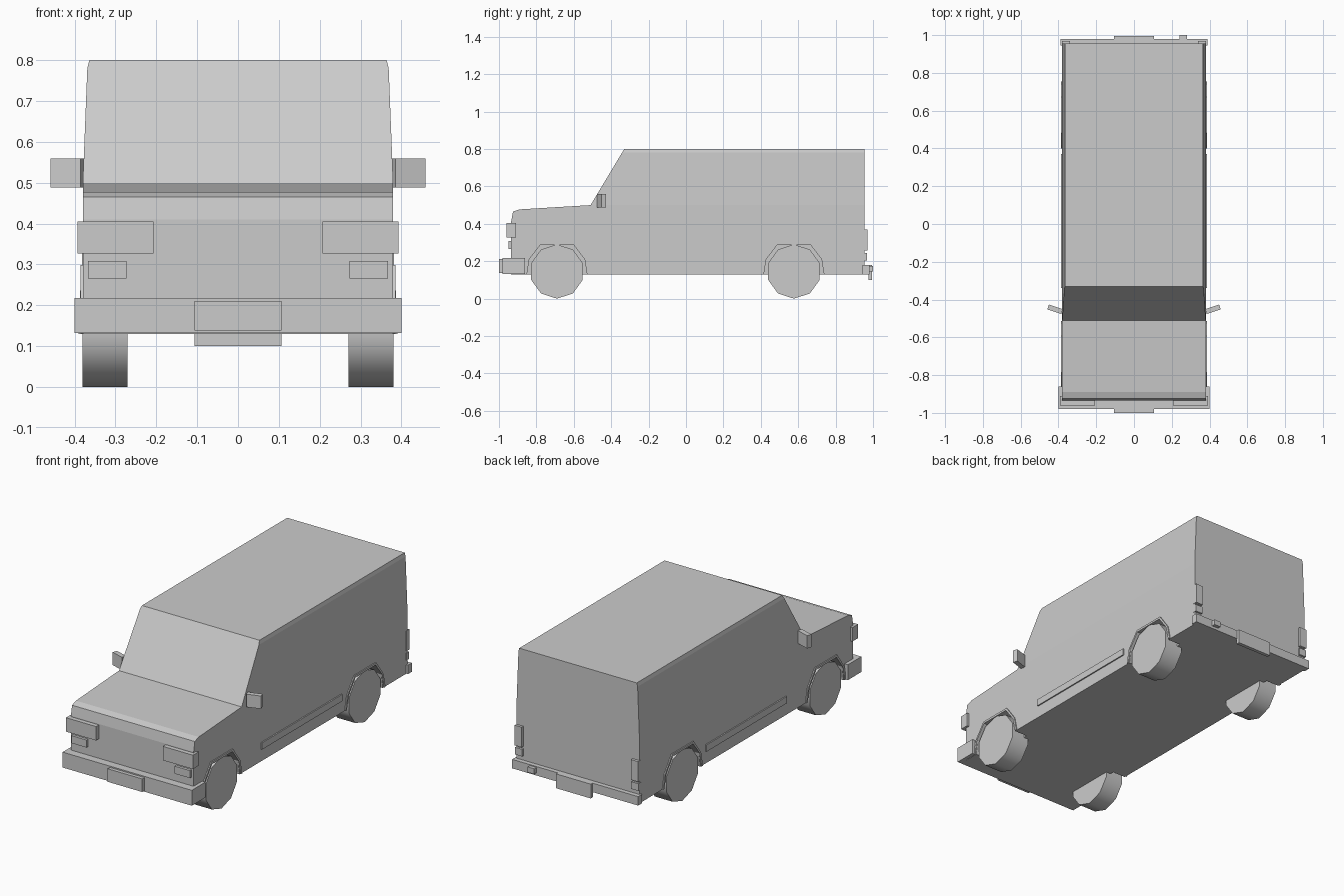
import bpy
import bmesh
import math
from mathutils import Matrix

cube = bpy.data.objects.get("Cube")
if cube:
    bpy.data.objects.remove(cube, do_unlink=True)

# One plain grey for the whole van
grey = bpy.data.materials.new("plain_grey")
grey.use_nodes = True
GREY = (0.6, 0.6, 0.6, 1)
grey.diffuse_color = GREY
grey.node_tree.nodes["Principled BSDF"].inputs["Base Color"].default_value = GREY


def finish(name, bm):
    bmesh.ops.recalc_face_normals(bm, faces=bm.faces)
    mesh = bpy.data.meshes.new(name)
    bm.to_mesh(mesh)
    bm.free()
    mesh.materials.append(grey)
    obj = bpy.data.objects.new(name, mesh)
    bpy.context.collection.objects.link(obj)
    return obj


def box(name, x, y, z, turn=0):
    """Box from (min, max) ranges, optionally turned about its upright axis."""
    bm = bmesh.new()
    bmesh.ops.create_cube(bm, size=1)
    size = [r[1] - r[0] for r in (x, y, z)]
    mid = [(r[0] + r[1]) / 2 for r in (x, y, z)]
    bm.transform(Matrix.Translation(mid) @ Matrix.Rotation(turn, 4, "Z")
                 @ Matrix.Diagonal((*size, 1)))
    return finish(name, bm)


def profile_mesh(points, x0, x1):
    """Extrude a (y, z) outline along x."""
    bm = bmesh.new()
    face = bm.faces.new([bm.verts.new((x0, y, z)) for y, z in points])
    ext = bmesh.ops.extrude_face_region(bm, geom=[face])
    verts = [g for g in ext["geom"] if isinstance(g, bmesh.types.BMVert)]
    bmesh.ops.translate(bm, verts=verts, vec=(x1 - x0, 0, 0))
    return bm


def pair(name, x, y, z, turn=0):
    box("left_" + name, x, y, z, turn)
    box("right_" + name, (-x[1], -x[0]), y, z, -turn)


# Body shell, with the upper sides leaning inward
outline = [(-0.935, 0.13), (-0.935, 0.41), (-0.925, 0.465), (-0.89, 0.477),
           (-0.51, 0.5), (-0.33, 0.8), (0.955, 0.8), (0.955, 0.13)]
bm = profile_mesh(outline, -0.38, 0.38)
for height in (0.5, 0.78):
    bmesh.ops.bisect_plane(bm, geom=bm.verts[:] + bm.edges[:] + bm.faces[:],
                           plane_co=(0, 0, height), plane_no=(0, 0, 1))
for v in bm.verts:
    if v.co.z > 0.501:
        half = 0.369 if v.co.z < 0.79 else 0.364
        v.co.x = math.copysign(half, v.co.x)
body = finish("body", bm)


def arch(y, grow, base):
    """Angular wheel arch outline around an axle."""
    right = [(0.165 + grow, base), (0.148 + grow, 0.21), (0.09 + grow / 2, 0.286 + grow)]
    return [(y + a, z) for a, z in right] + [(y - a, z) for a, z in reversed(right)]


# Wheels, wheel wells and arch flares
for end, y in (("front", -0.69), ("rear", 0.577)):
    for side, s in (("left", 1), ("right", -1)):
        well = finish(f"{side}_{end}_well_cutter",
                      profile_mesh(arch(y, 0, 0.1), s * 0.3, s * 0.45))
        well.hide_render = True
        well.hide_viewport = True
        cut = body.modifiers.new("wheel_well", "BOOLEAN")
        cut.object = well
        cut.solver = "EXACT"

        # Flare: thin band between the outer and inner arch outlines
        bm = bmesh.new()
        loops = [[bm.verts.new((s * 0.375, *p)) for p in arch(y, g, 0.131)]
                 for g in (0, 0.012)]
        band = [bm.faces.new((loops[0][i], loops[0][i + 1],
                              loops[1][i + 1], loops[1][i])) for i in range(5)]
        ext = bmesh.ops.extrude_face_region(bm, geom=band)
        bmesh.ops.translate(bm, vec=(s * 0.011, 0, 0), verts=[
            g for g in ext["geom"] if isinstance(g, bmesh.types.BMVert)])
        finish(f"{side}_{end}_arch_flare", bm)

        # Ten-sided wheel with a softly shaded tread
        bm = bmesh.new()
        bmesh.ops.create_cone(bm, cap_ends=True, segments=10, radius1=0.145,
                              radius2=0.145, depth=0.11)
        bm.transform(Matrix.Translation((s * 0.326, y, 0.145))
                     @ Matrix.Rotation(math.pi / 2, 4, "Y"))
        # Stand the wheel on one corner
        low = min(v.co.z for v in bm.verts)
        if low > 0.003:
            bmesh.ops.rotate(bm, verts=bm.verts, cent=(0, y, 0.145),
                             matrix=Matrix.Rotation(math.pi / 10, 3, "X"))
        wheel = finish(f"{side}_{end}_wheel", bm)
        for poly in wheel.data.polygons:
            poly.use_smooth = abs(poly.normal.x) < 0.5
        for edge in wheel.data.edges:
            a, b = (wheel.data.vertices[i].co for i in edge.vertices)
            edge.use_edge_sharp = abs(a.x - b.x) < 0.01

# Front end
box("front_bumper", (-0.4, 0.4), (-0.98, -0.86), (0.132, 0.218))
box("front_plate", (-0.107, 0.107), (-1.0, -0.97), (0.138, 0.211))
pair("headlight", (0.207, 0.393), (-0.96, -0.91), (0.327, 0.405))
pair("front_indicator", (0.273, 0.367), (-0.95, -0.92), (0.266, 0.308))

# Sides
pair("side_trim", (0.375, 0.387), (-0.34, 0.37), (0.198, 0.236))
pair("mirror", (0.379, 0.457), (-0.465, -0.438), (0.488, 0.56), math.radians(18))

# Rear end
box("rear_bumper", (-0.39, 0.39), (0.945, 0.98), (0.13, 0.18))
box("rear_plate", (-0.107, 0.107), (0.975, 0.995), (0.1, 0.18))
box("rear_tow_socket", (0.24, 0.28), (0.975, 1.0), (0.145, 0.175))
pair("tail_light", (0.338, 0.382), (0.945, 0.97), (0.257, 0.37))
pair("reversing_light", (0.338, 0.382), (0.945, 0.967), (0.205, 0.245))
